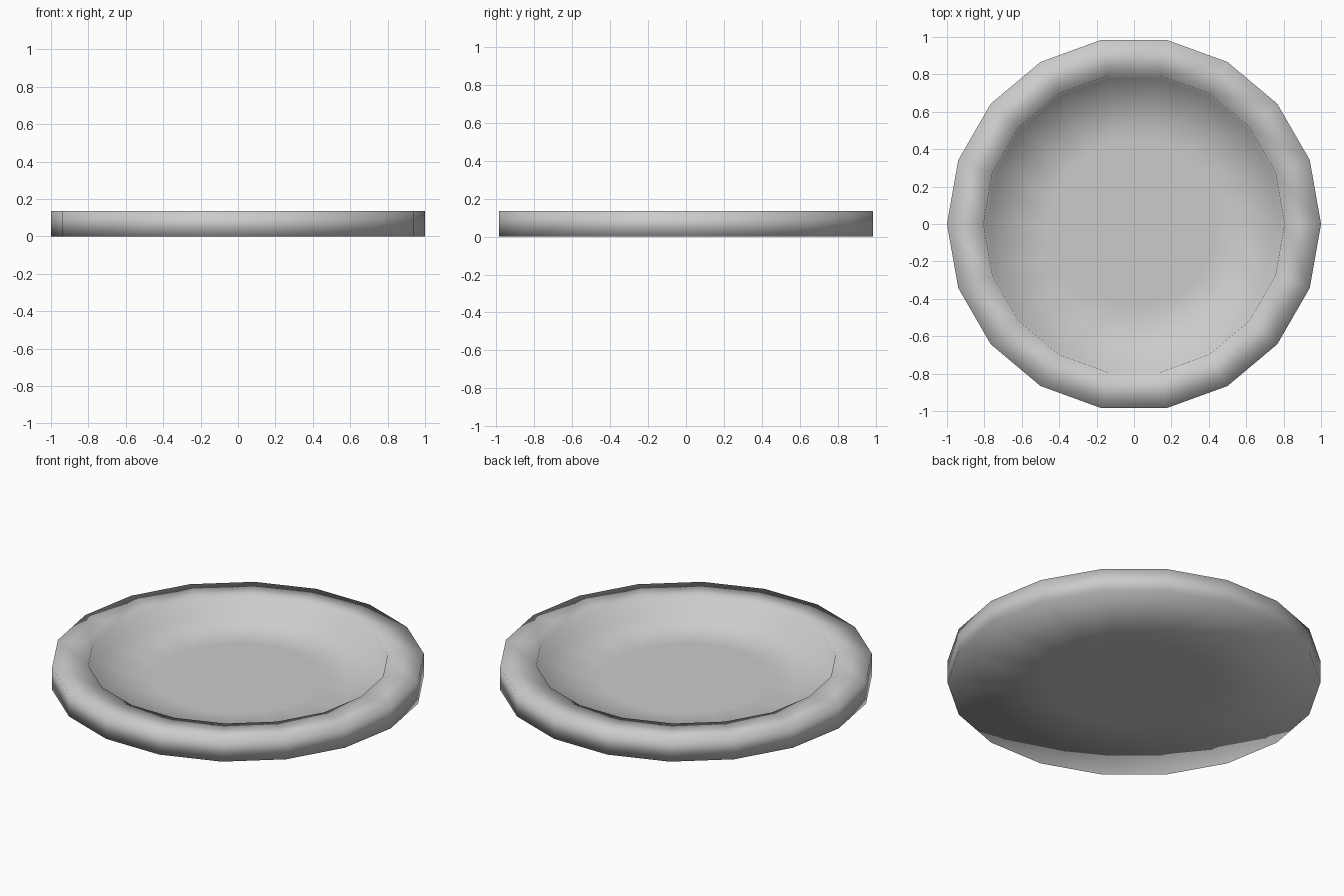
import bpy, bmesh, math

if "Cube" in bpy.data.objects:
    bpy.data.objects.remove(bpy.data.objects["Cube"])

SIDES = 18

# plate cross-section as (radius, height): underside, outer wall, rim, inner wall, floor
PROFILE = [(0.45, 0.0), (1.0, 0.0), (1.0, 0.135), (0.805, 0.135),
           (0.79, 0.028), (0.45, 0.028)]

bm = bmesh.new()
rings = []
for r, z in PROFILE:
    rings.append([bm.verts.new((r * math.cos(2 * math.pi * i / SIDES),
                                r * math.sin(2 * math.pi * i / SIDES), z))
                  for i in range(SIDES)])

# bands between neighbouring rings
for low, high in zip(rings, rings[1:]):
    for i in range(SIDES):
        j = (i + 1) % SIDES
        bm.faces.new((low[i], low[j], high[j], high[i]))

# centre discs of underside and floor
bm.faces.new(rings[0])
bm.faces.new(rings[-1])
bmesh.ops.recalc_face_normals(bm, faces=bm.faces)

# soft shading throughout
for f in bm.faces:
    f.smooth = True

mesh = bpy.data.meshes.new("plate")
bm.to_mesh(mesh)
bm.free()
plate = bpy.data.objects.new("plate", mesh)
bpy.context.collection.objects.link(plate)
